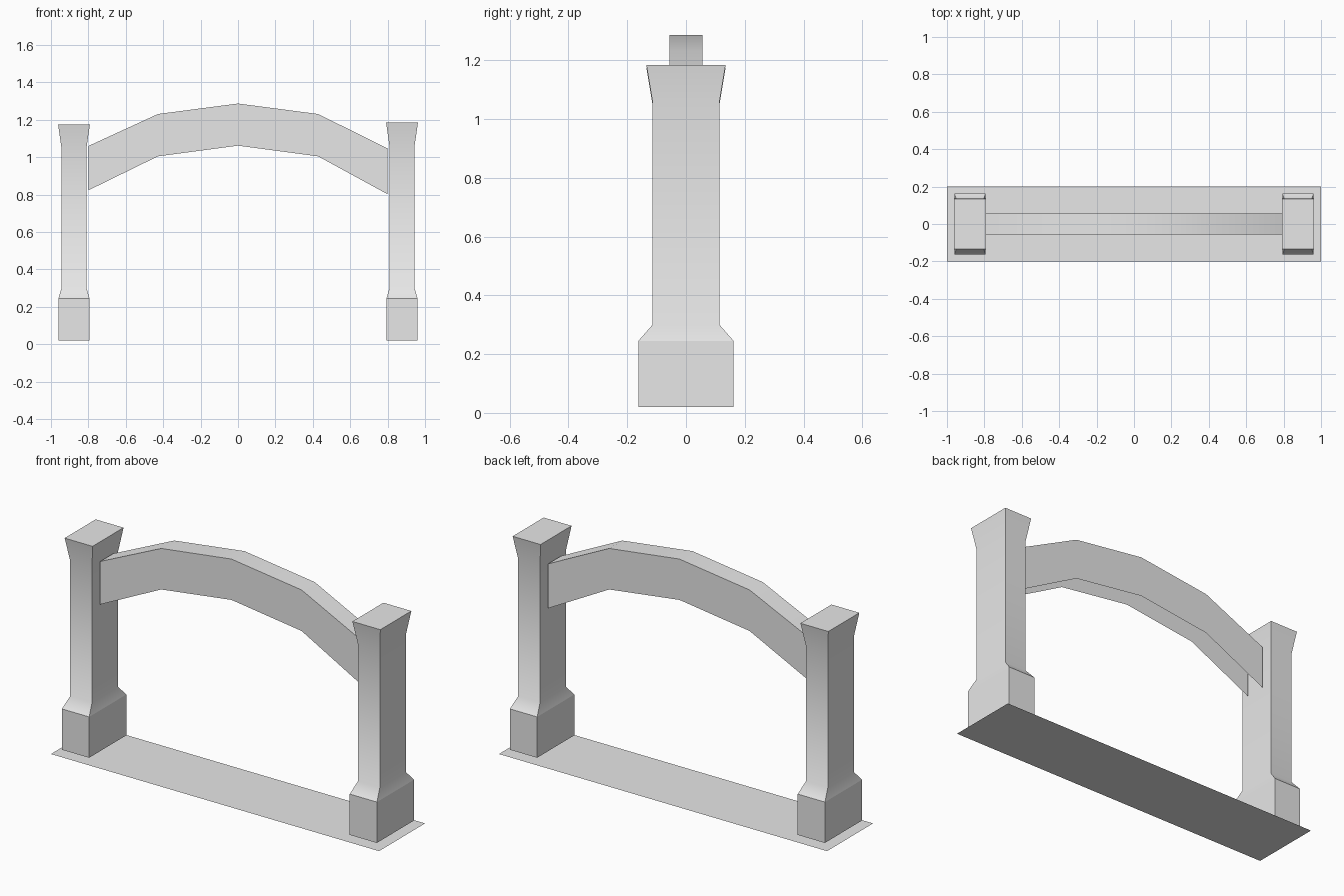
import bpy, bmesh, math

cube = bpy.data.objects.get("Cube")
if cube:
    bpy.data.objects.remove(cube, do_unlink=True)

# One plain stone colour
stone = bpy.data.materials.new("pale_grey_stone")
stone.use_nodes = True
stone.diffuse_color = (0.8, 0.8, 0.8, 1)
stone.node_tree.nodes["Principled BSDF"].inputs["Base Color"].default_value = (0.8, 0.8, 0.8, 1)


def loft(name, rings, closed=True, cap_end=False, smooth=True):
    """Skin a list of point rings with quads, optionally closing the last ring."""
    bm = bmesh.new()
    rows = [[bm.verts.new(p) for p in ring] for ring in rings]
    n = len(rows[0])
    for a, b in zip(rows, rows[1:]):
        for i in range(n if closed else n - 1):
            j = (i + 1) % n
            bm.faces.new((a[i], a[j], b[j], b[i]))
    if cap_end:
        bm.faces.new(rows[-1])
    mesh = bpy.data.meshes.new(name)
    bm.to_mesh(mesh)
    bm.free()
    mesh.materials.append(stone)
    obj = bpy.data.objects.new(name, mesh)
    bpy.context.collection.objects.link(obj)
    if smooth:
        bpy.ops.object.select_all(action='DESELECT')
        obj.select_set(True)
        bpy.context.view_layer.objects.active = obj
        bpy.ops.object.shade_smooth_by_angle(angle=math.radians(50))
    return obj


def rect(cx, hx, hy, z):
    return [(cx - hx, -hy, z), (cx + hx, -hy, z), (cx + hx, hy, z), (cx - hx, hy, z)]


# Pillars: square footing, then a shaft that tapers in and flares to a flat top
for side, cx, top in (("right", -0.877, 1.175), ("left", 0.877, 1.185)):
    foot = (cx, 0.083, 0.162)
    shaft = (cx, 0.067, 0.114)
    loft(side + "_pillar_footing", [rect(*foot, 0.02), rect(*foot, 0.245)], smooth=False)
    loft(side + "_pillar_shaft",
         [rect(*foot, 0.245), rect(*shaft, 0.30), rect(*shaft, top - 0.125),
          rect(cx, 0.085, 0.135, top)], cap_end=True)

# Arched beam: front, top and back faces, open underneath and at the ends
arch = [(-0.80, 0.823, 1.06), (-0.428, 1.005, 1.231), (0, 1.062, 1.287),
        (0.428, 1.005, 1.231), (0.80, 0.802, 1.047)]
half = 0.057
loft("arched_beam",
     [[(x, -half, lo), (x, -half, hi), (x, half, hi), (x, half, lo)] for x, lo, hi in reversed(arch)],
     closed=False)

# Ground strip: a single flat sheet
loft("ground_strip", [[(-1, -0.2, 0), (1, -0.2, 0)], [(-1, 0.2, 0), (1, 0.2, 0)]],
     closed=False, smooth=False)
